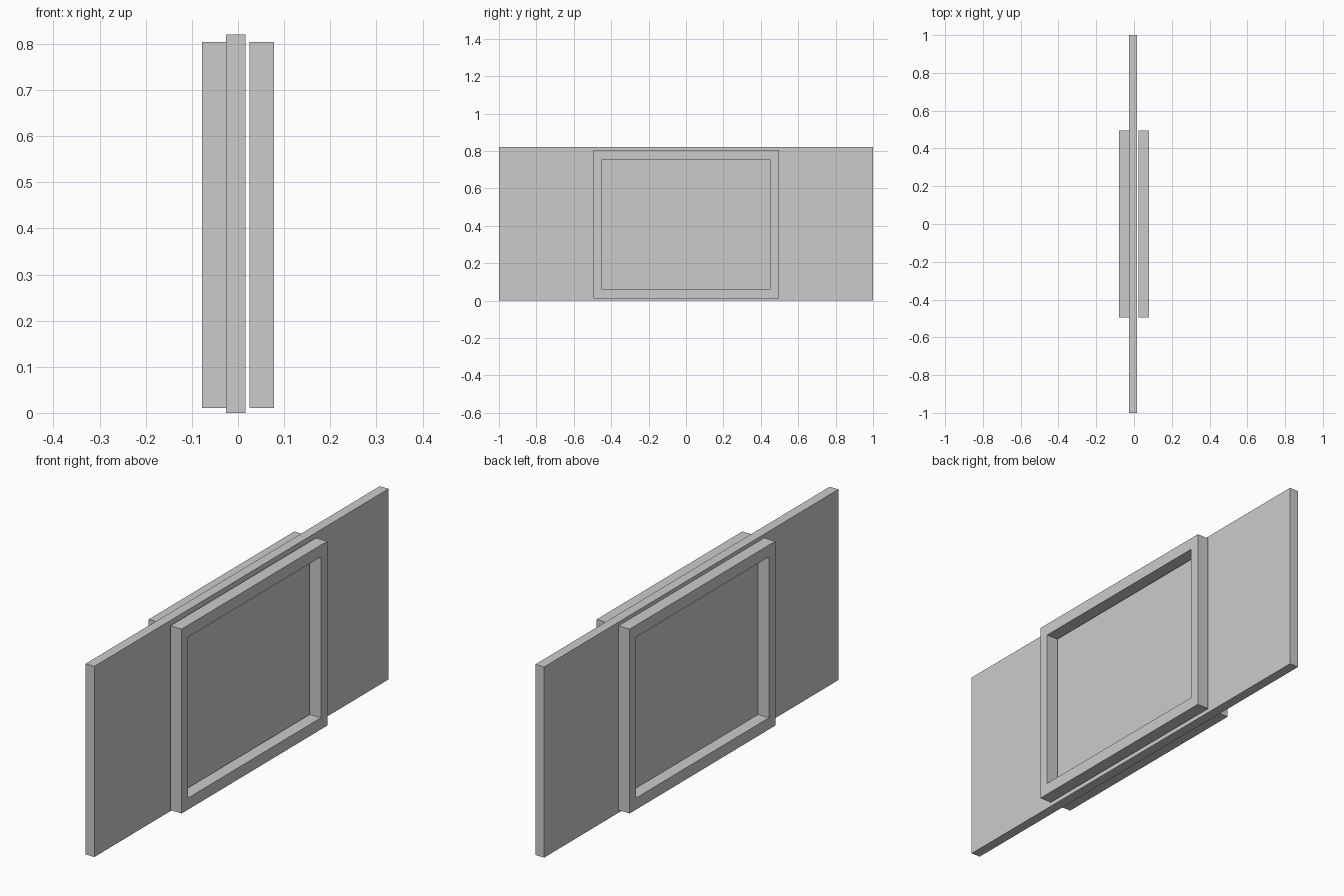
import bpy, bmesh

if "Cube" in bpy.data.objects:
    bpy.data.objects.remove(bpy.data.objects["Cube"])


def finish(name, bm):
    bmesh.ops.recalc_face_normals(bm, faces=bm.faces)
    mesh = bpy.data.meshes.new(name)
    bm.to_mesh(mesh)
    bm.free()
    obj = bpy.data.objects.new(name, mesh)
    bpy.context.collection.objects.link(obj)
    return obj


def box(name, lo, hi):
    bm = bmesh.new()
    bmesh.ops.create_cube(bm, size=1)
    for v in bm.verts:
        v.co = [(a + b) / 2 + c * (b - a) for a, b, c in zip(lo, hi, v.co)]
    return finish(name, bm)


def frame(name, x0, x1, outer, inner):
    """Rectangular ring in the YZ plane, from x0 to x1."""
    bm = bmesh.new()

    def ring(x, r):
        y, z0, z1 = r
        return [bm.verts.new((x, *p)) for p in ((-y, z0), (y, z0), (y, z1), (-y, z1))]

    loops = [ring(x0, outer), ring(x1, outer), ring(x1, inner), ring(x0, inner)]
    for k in range(4):
        a, b = loops[k], loops[(k + 1) % 4]
        for i in range(4):
            j = (i + 1) % 4
            bm.faces.new((a[i], a[j], b[j], b[i]))
    return finish(name, bm)


HEIGHT = 0.82
PANEL_X = (-0.0255, 0.0165)
OUTER = (0.495, 0.011, 0.804)   # half width, bottom, top
INNER = (0.452, 0.061, 0.753)

# Two sliding door leaves meeting in the middle
for name, y0, y1 in (("door_leaf_front", -1, 0), ("door_leaf_back", 0, 1)):
    box(name, (PANEL_X[0], y0, 0), (PANEL_X[1], y1, HEIGHT))

# Frames either side of the leaves
frame("right_frame", 0.0245, 0.0785, OUTER, INNER)
frame("left_frame", -0.0785, PANEL_X[0], OUTER, INNER)

# Thin backing that covers the seam inside the left frame
y, z0, z1 = INNER
box("left_backing", (PANEL_X[0] - 0.001, -y, z0), (PANEL_X[0], y, z1))
